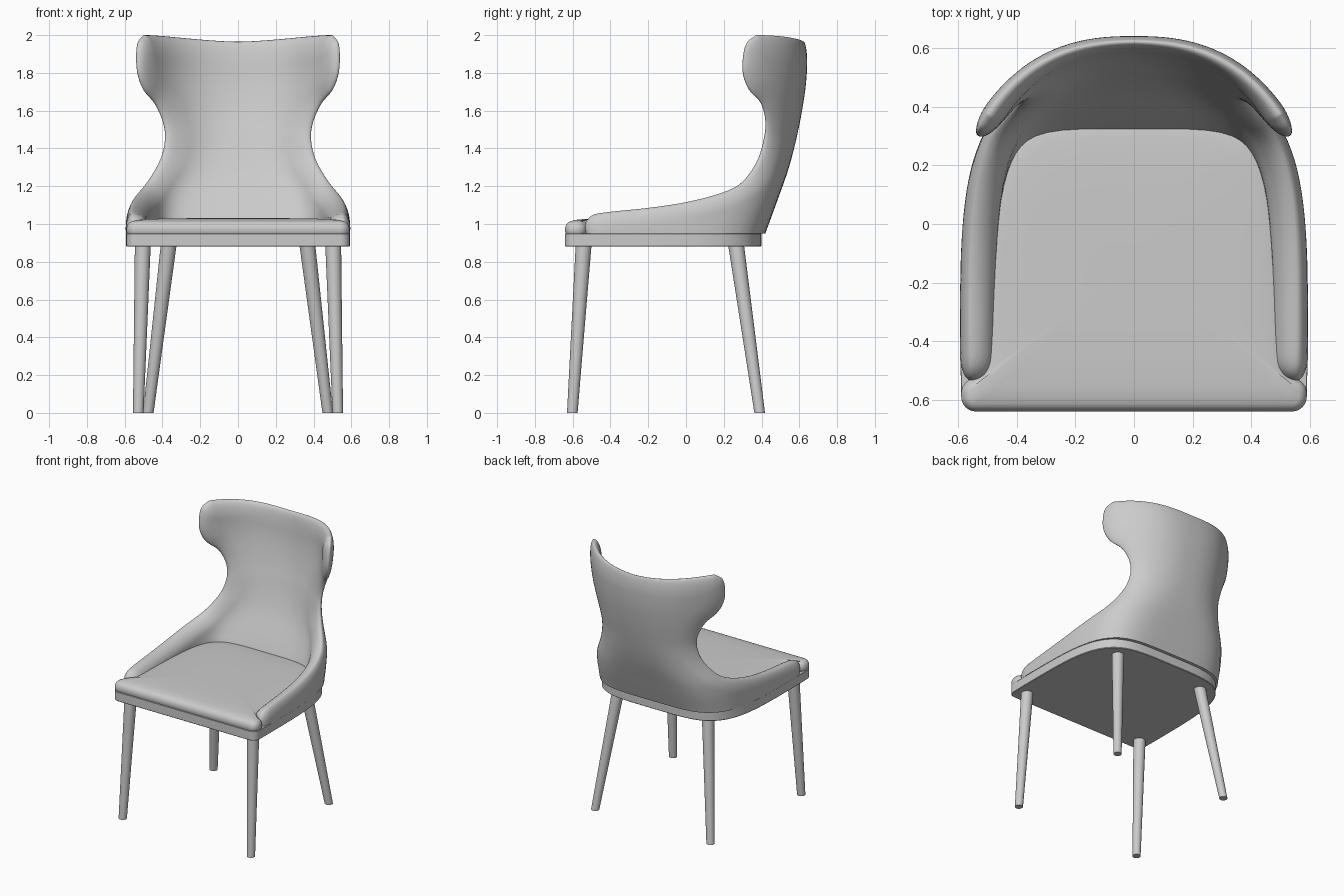
import bpy, bmesh, math
from mathutils import Vector

if "Cube" in bpy.data.objects:
    bpy.data.objects.remove(bpy.data.objects["Cube"])


def interp(tbl, q):
    """Smooth (cubic) lookup in a sorted table of (key, value)."""
    n = len(tbl)
    q = min(max(q, tbl[0][0]), tbl[-1][0])
    i = 0
    while i < n - 2 and q > tbl[i + 1][0]:
        i += 1

    def slope(k):
        a, b = tbl[max(k - 1, 0)], tbl[min(k + 1, n - 1)]
        return (b[1] - a[1]) / (b[0] - a[0])
    (x0, y0), (x1, y1) = tbl[i], tbl[i + 1]
    h = x1 - x0
    s = (q - x0) / h
    return ((2*s**3 - 3*s*s + 1) * y0 + (s**3 - 2*s*s + s) * h * slope(i)
            + (3*s*s - 2*s**3) * y1 + (s**3 - s*s) * h * slope(i + 1))


def make_object(name, bm, angle=40):
    bmesh.ops.remove_doubles(bm, verts=bm.verts, dist=1e-5)
    bmesh.ops.recalc_face_normals(bm, faces=bm.faces)
    me = bpy.data.meshes.new(name)
    bm.to_mesh(me)
    bm.free()
    ob = bpy.data.objects.new(name, me)
    bpy.context.collection.objects.link(ob)
    bpy.ops.object.select_all(action='DESELECT')
    bpy.context.view_layer.objects.active = ob
    ob.select_set(True)
    bpy.ops.object.shade_smooth_by_angle(angle=math.radians(angle))
    return ob


# ---- wraparound back shell: U-shaped plan at each height, cut off by a side edge curve
Y0 = -0.56
BACK_Y = [(.95, .42), (1.1, .475), (1.3, .545), (1.5, .595), (1.7, .63), (1.85, .642), (2, .64)]
HALF_W = [(.95, .594), (1.1, .598), (1.2, .612), (1.45, .65), (1.7, .70), (2, .725)]
POWER = [(.95, 4.6), (1.1, 4.2), (1.3, 3.0), (1.5, 2.5), (2, 2.5)]
EDGE = [(-.53, .95), (-.535, 1.0), (-.50, 1.045), (-.42, 1.062), (-.2, 1.085), (0, 1.115),
        (.2, 1.165), (.315, 1.22), (.40, 1.33), (.437, 1.45), (.442, 1.55), (.415, 1.64),
        (.35, 1.71), (.318, 1.79), (.318, 1.88), (.34, 1.96), (.39, 2.0)]
THICK = [(.95, .12), (1.05, .12), (1.3, .09), (1.6, .07), (2, .06)]
ROUND = [(.95, .09), (1.1, .09), (1.25, .12), (1.4, .15), (2, .13)]


def plan_point(z, ye, u):
    """Point and inward normal at fraction u along the plan curve from back centre to y=ye."""
    a, b, n = interp(HALF_W, z), interp(BACK_Y, z) - Y0, interp(POWER, z)
    end = math.acos(min(1, max(0, (ye - Y0) / b)) ** (n / 2))
    pts = [(a * math.sin(end * k / 80) ** (2 / n), b * math.cos(end * k / 80) ** (2 / n))
           for k in range(81)]
    lens = [math.dist(pts[k], pts[k + 1]) for k in range(80)]
    left = u * sum(lens)
    k = 0
    while k < 79 and left > lens[k]:
        left -= lens[k]
        k += 1
    f = min(1, left / lens[k])
    x, y = (pts[k][c] + f * (pts[k + 1][c] - pts[k][c]) for c in (0, 1))
    nrm = Vector((-(x / a) ** (n - 1) / a, -(max(y, 0) / b) ** (n - 1) / b, 0)).normalized()
    return Vector((x, y + Y0, z)), nrm


def seg_dist(p, a, b):
    d = b - a
    t = min(1, max(0, (p - a).dot(d) / max(d.dot(d), 1e-12)))
    return (p - a - d * t).length


def back_shell(rows=80, cols=36):
    key = [0]
    for p, q in zip(EDGE, EDGE[1:]):
        key.append(key[-1] + math.dist(p, q))
    ey = [(k / key[-1], p[0]) for k, p in zip(key, EDGE)]
    ez = [(k / key[-1], p[1]) for k, p in zip(key, EDGE)]
    us = [1 - (1 - i / cols) ** 1.8 for i in range(cols + 1)]
    grid = []
    for j in range(rows + 1):
        t = 1 - (1 - j / rows) ** 1.4
        zc, ze, ye = .95 + 1.015 * t, interp(ez, t), interp(ey, t)
        grid.append([plan_point(ze + (zc - ze) * (1 - u ** 1.6) ** 2, ye, u) for u in us])
    rim = [r[-1][0] for r in grid] + [p for p, _ in reversed(grid[-1][:-1])]
    bm = bmesh.new()
    outer, inner = [], []
    for row in grid:
        ro, ri = [], []
        for (p, nrm), u in zip(row, us):
            d = min(seg_dist(p, a, b) for a, b in zip(rim, rim[1:]))
            th = interp(THICK, p.z)
            if p.z > 1.5:   # thinner centre, fuller wings
                th += (.05 + .035 * u - th) * min(1, (p.z - 1.5) / .4)
            q = min(1, d / interp(ROUND, p.z))
            r = math.sqrt(1 - (1 - q) ** 2)
            ro.append(p + nrm * th * .35 * (1 - r))
            ri.append(p + nrm * th * (.35 + .65 * r))
        for src, dst in ((ro, outer), (ri, inner)):
            full = [Vector((-v.x, v.y, v.z)) for v in src[:0:-1]] + src
            dst.append([bm.verts.new(v) for v in full])
    for g in (outer, inner):
        for a, b in zip(g, g[1:]):
            for i in range(len(a) - 1):
                bm.faces.new((a[i], a[i + 1], b[i + 1], b[i]))
    a, b = outer[0], inner[0]
    for i in range(len(a) - 1):
        bm.faces.new((a[i], a[i + 1], b[i + 1], b[i]))
    make_object("back_shell", bm, 60)


# ---- flat parts: closed outline with rings stacked by (inset, z)
def outline(notch, w, back, n=4.4, y0=-.5):
    half = [(.18 * k, -.64) for k in range(4)]
    half += [(.54 + .05 * math.sin(a), -.59 - .05 * math.cos(a))
             for a in (math.pi / 16 * k for k in range(1, 9))]
    half += notch
    half += [(w * math.cos(a) ** (2 / n), y0 + (back - y0) * math.sin(a) ** (2 / n))
             for a in (math.pi / 2 * (k / 40) ** 1.4 for k in range(41))]
    half[-1] = (0, back)
    return [Vector(p) for p in half] + [Vector((-x, y)) for x, y in half[-2:0:-1]]


def stacked(name, pts, profile, crown=None):
    n = len(pts)
    bm = bmesh.new()
    loops = []
    for inset, z in profile:
        ring = []
        for i, p in enumerate(pts):
            t = ((p - pts[i - 1]).normalized() + (pts[(i + 1) % n] - p).normalized()).normalized()
            q = p + Vector((-t.y, t.x)) * inset
            ring.append(bm.verts.new((q.x, q.y, z)))
        loops.append(ring)
    for s, z in crown or []:   # gently domed top
        loops.append([bm.verts.new((v.co.x * s, -.13 + (v.co.y + .13) * s, z))
                      for v in loops[len(profile) - 1]])
    for a, b in zip(loops, loops[1:]):
        for i in range(n):
            bm.faces.new((a[i], a[(i + 1) % n], b[(i + 1) % n], b[i]))
    bm.faces.new(loops[0])
    bm.faces.new(loops[-1])
    make_object(name, bm)


def leg(name, top, bottom, r_top=.042, r_bot=.028, z_top=.89):
    bm = bmesh.new()
    bmesh.ops.create_cone(bm, cap_ends=True, segments=32, radius1=r_bot, radius2=r_top, depth=z_top)
    for v in bm.verts:
        c = top if v.co.z > 0 else bottom
        v.co += Vector((c[0], c[1], z_top / 2))
    make_object(name, bm)


back_shell()
# seat frame
stacked("seat_frame", outline([], .592, .40),
        [(.004, .88), (0, .884), (0, .948), (.002, .95)])
# seat cushion, widening to a full-width front roll ahead of the arms
stacked("seat_cushion",
        outline([(.59, -.575), (.586, -.555), (.572, -.538), (.552, -.526), (.537, -.512)], .53, .38),
        [(.004, .95), (0, .958), (0, .978), (.003, .99), (.009, 1.001), (.017, 1.009), (.027, 1.014)],
        [(.95, 1.021), (.88, 1.025), (.7, 1.029), (.4, 1.031), (.03, 1.031)])
# tapered splayed legs
for side, s in (("right", 1), ("left", -1)):
    leg("front_leg_" + side, (s * .504, -.542), (s * .528, -.602))
    leg("rear_leg_" + side, (s * .367, .265), (s * .475, .39))
